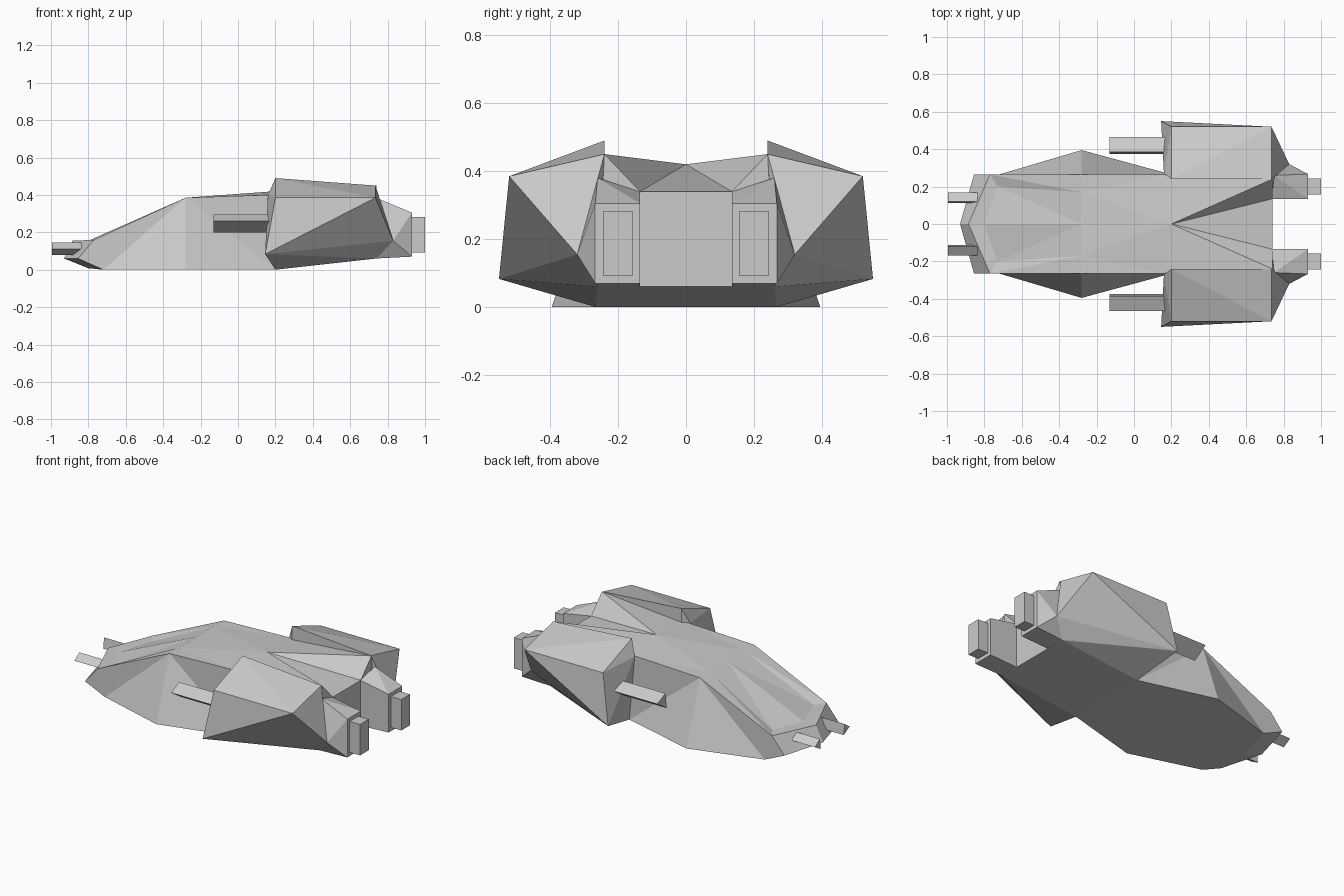
import bpy, bmesh

if "Cube" in bpy.data.objects:
    bpy.data.objects.remove(bpy.data.objects["Cube"])


def finish(bm, name):
    """Mirror across the centre plane and make a flat-shaded object."""
    bmesh.ops.mirror(bm, geom=bm.verts[:] + bm.edges[:] + bm.faces[:],
                     axis='Y', merge_dist=0.0005)
    bmesh.ops.recalc_face_normals(bm, faces=bm.faces[:])
    mesh = bpy.data.meshes.new(name)
    bm.to_mesh(mesh)
    bm.free()
    obj = bpy.data.objects.new(name, mesh)
    bpy.context.collection.objects.link(obj)
    return obj


def faceted_pair(name, points):
    """Convex faceted block and its mirrored twin."""
    bm = bmesh.new()
    for p in points:
        bm.verts.new(p)
    res = bmesh.ops.convex_hull(bm, input=bm.verts[:])
    loose = [v for v in bm.verts if not v.link_faces]
    bmesh.ops.delete(bm, geom=loose, context='VERTS')
    bmesh.ops.dissolve_limit(bm, angle_limit=0.01, verts=bm.verts[:], edges=bm.edges[:])
    return finish(bm, name)


def prism_pair(name, x0, x1, section):
    return faceted_pair(name, [(x, y, z) for x in (x0, x1) for y, z in section])


# Central hull: half of the shell, mirrored
points = {
    'tip': (-.93, 0, .06), 'rim': (-.885, 0, .155), 'panel': (-.80, 0, .155),
    'crown': (-.28, 0, .385), 'spine': (.20, 0, .42),
    'tail_top': (.74, 0, .34), 'tail_low': (.74, 0, .06),
    'keel_rear': (.20, 0, 0), 'keel_mid': (-.28, 0, 0), 'keel_front': (-.80, 0, .008),
    'tip_s': (-.855, .265, .06), 'rim_s': (-.77, .265, .16),
    'panel_s': (-.73, .20, .16), 'crown_in': (-.28, .17, .385),
    'crown_s': (-.28, .265, .385), 'deck_s': (.16, .265, .40),
    'tail_peak': (.74, .24, .45), 'tail_s': (.74, .135, .34),
    'low_in': (.74, .135, .06), 'low_s': (.74, .26, .06),
    'base_rear': (.20, .265, 0), 'base_mid': (-.28, .395, 0), 'base_front': (-.72, .265, 0),
}
faces = [
    'tip tip_s rim_s rim', 'rim rim_s panel_s panel', 'rim_s crown_s crown_in',
    'rim_s crown_in panel_s', 'panel panel_s crown', 'panel_s crown_in crown',
    'crown crown_in spine', 'crown_in crown_s deck_s', 'crown_in deck_s spine',
    'spine deck_s tail_peak', 'spine tail_peak tail_s', 'spine tail_s tail_top',
    'tail_top tail_s low_in tail_low', 'tail_s tail_peak low_s low_in',
    'deck_s base_rear low_s tail_peak',
    'crown_s base_mid base_rear', 'crown_s base_rear deck_s',
    'rim_s base_front crown_s', 'crown_s base_front base_mid', 'tip_s base_front rim_s',
    'tip keel_front base_front tip_s', 'keel_front keel_mid base_mid base_front',
    'keel_mid keel_rear base_rear base_mid', 'keel_rear tail_low low_in low_s base_rear',
]
bm = bmesh.new()
verts = {k: bm.verts.new(p) for k, p in points.items()}
for f in faces:
    bm.faces.new([verts[k] for k in f.split()])
finish(bm, 'hull')

# Side pods
faceted_pair('side_pods', [
    (.20, .24, .49), (.735, .24, .45), (.20, .52, .385), (.735, .52, .385),
    (.145, .55, .083), (.83, .32, .155), (.20, .265, 0), (.74, .26, .06),
    (.16, .27, .40), (.20, .24, .30), (.75, .26, .38)])

# Engine housings and exhaust nozzles
faceted_pair('engine_housings', [
    (.735, .135, .06), (.735, .135, .34), (.75, .26, .38), (.735, .26, .06),
    (.83, .32, .155), (.93, .135, .07), (.93, .267, .07),
    (.93, .267, .305), (.93, .135, .305)])
prism_pair('exhaust_nozzles', .92, 1.0,
           [(.158, .092), (.243, .092), (.243, .282), (.158, .282)])

# Triangular gun barrels beside the hull and on the nose
prism_pair('wing_guns', -.13, .18, [(.385, .295), (.465, .26), (.373, .20)])
prism_pair('nose_guns', -.995, -.80, [(.12, .145), (.168, .112), (.112, .08)])
